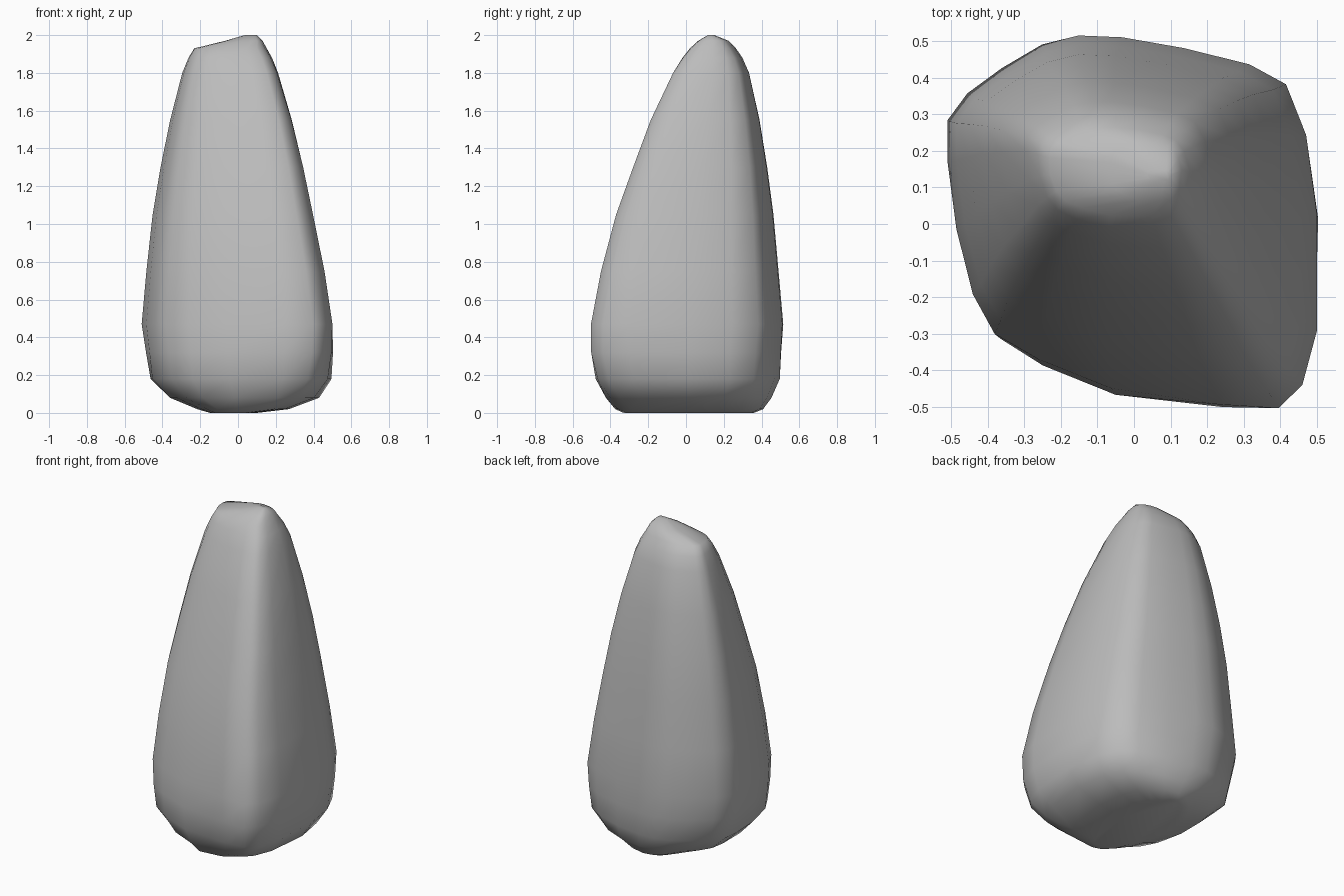
import bpy
import bmesh
import math
from mathutils import Vector

default_cube = bpy.data.objects.get("Cube")
if default_cube:
    bpy.data.objects.remove(default_cube, do_unlink=True)

# Widest cross-section of the boulder, counter-clockwise
OUTLINE = [
    (.42, .38), (.32, .435), (.14, .48), (-.03, .51), (-.15, .515),
    (-.25, .49), (-.36, .425), (-.455, .355), (-.51, .28), (-.51, .17),
    (-.485, -.02), (-.44, -.2), (-.38, -.31), (-.26, -.38), (-.06, -.46),
    (.24, -.505), (.4, -.515), (.465, -.45), (.505, -.3), (.505, .02),
    (.475, .24),
]

# Each level: height, x range, y range, roundness
LEVELS = [
    (0, -.15, .1, -.34, .36, .8),
    (.02, -.22, .27, -.39, .41, .7),
    (.08, -.37, .43, -.45, .455, .5),
    (.18, -.47, .495, -.5, .5, .3),
    (.32, -.49, .503, -.515, .506, .12),
    (.47, -.51, .5, -.503, .515, 0),
    (.75, -.485, .458, -.45, .49, 0),
    (1.05, -.452, .397, -.37, .463, 0),
    (1.3, -.41, .345, -.28, .43, 0),
    (1.55, -.36, .285, -.19, .39, .05),
    (1.8, -.297, .212, -.075, .335, .15),
    (1.88, -.265, .18, -.025, .3, .25),
    (1.93, -.235, .152, .015, .265, .35),
    (1.97, -.07, .13, .06, .225, .5),
    (2, .035, .1, .115, .15, .6),
]


def normalised(points):
    """Fit the outline into a square reaching from -1 to 1."""
    xs, ys = zip(*points)
    fit = lambda v, vals: 2 * (v - min(vals)) / (max(vals) - min(vals)) - 1
    return [Vector((fit(x, xs), fit(y, ys))) for x, y in points]


def make_ring(bm, shape, level):
    """Fit the shape to one level, easing its corners towards an ellipse."""
    z, left, right, front, back, roundness = level
    ring = []
    for point in shape:
        p = point.lerp(point.normalized(), roundness)
        x = (left + right) / 2 + p.x * (right - left) / 2
        y = (front + back) / 2 + p.y * (back - front) / 2
        ring.append(bm.verts.new((x, y, z)))
    return ring


def bridge(bm, lower, upper):
    """Join two neighbouring rings with a band of quads."""
    count = len(lower)
    for i in range(count):
        j = (i + 1) % count
        bm.faces.new((lower[i], lower[j], upper[j], upper[i]))


# Boulder body
bm = bmesh.new()
shape = normalised(OUTLINE)
rings = [make_ring(bm, shape, level) for level in LEVELS]
for lower, upper in zip(rings, rings[1:]):
    bridge(bm, lower, upper)
bm.faces.new(list(reversed(rings[0])))
bm.faces.new(rings[-1])
bmesh.ops.recalc_face_normals(bm, faces=bm.faces)

mesh = bpy.data.meshes.new("boulder")
bm.to_mesh(mesh)
bm.free()
boulder = bpy.data.objects.new("boulder", mesh)
bpy.context.collection.objects.link(boulder)

# Plain stone colour
stone = bpy.data.materials.new("stone_grey")
stone.use_nodes = True
colour = (.5, .5, .5, 1)
stone.diffuse_color = colour
stone.node_tree.nodes["Principled BSDF"].inputs["Base Color"].default_value = colour
mesh.materials.append(stone)

# Soft shading over the whole stone
bpy.context.view_layer.objects.active = boulder
boulder.select_set(True)
bpy.ops.object.shade_smooth_by_angle(angle=math.radians(80))
